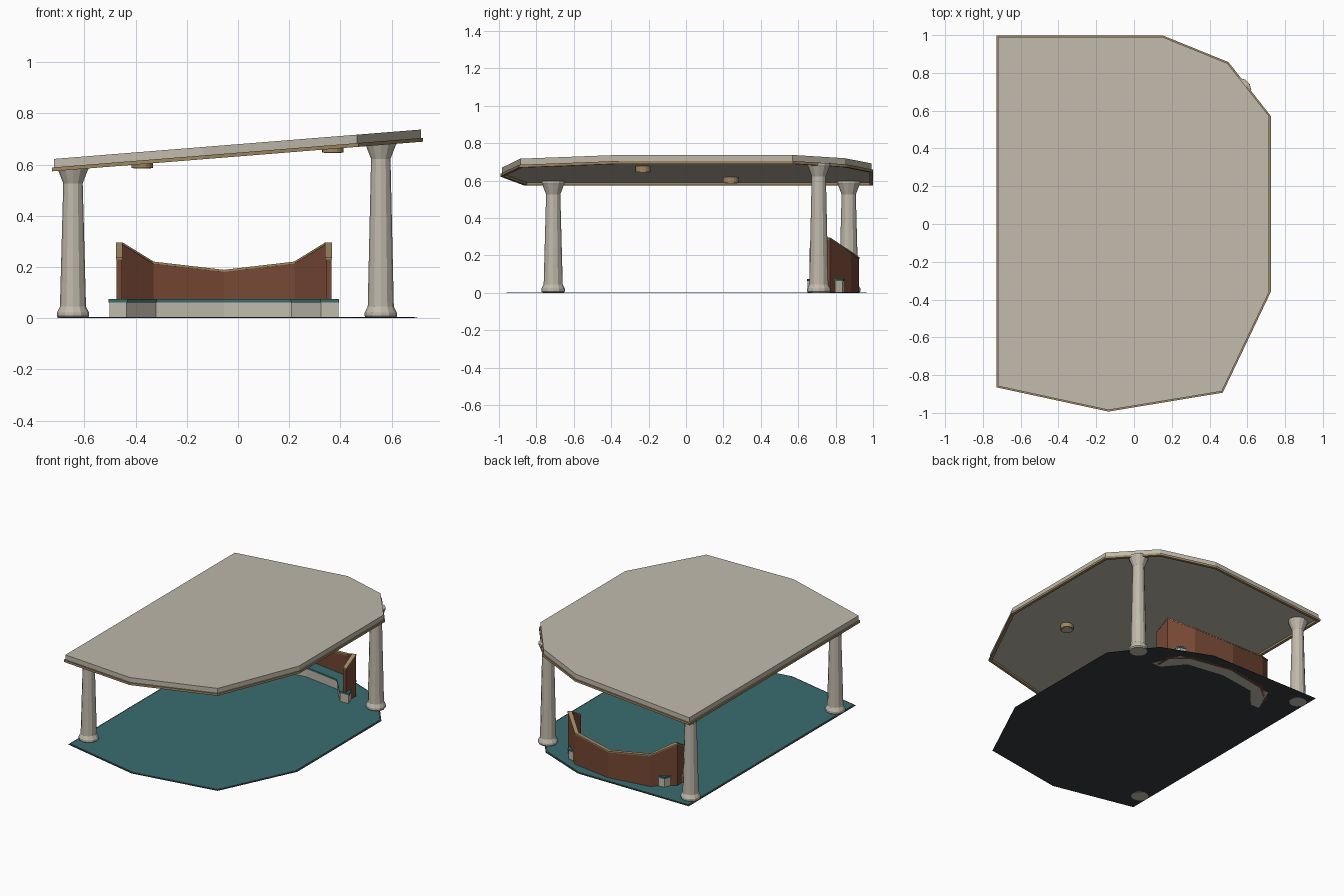
import bpy, bmesh, math
from mathutils import Vector

if "Cube" in bpy.data.objects:
    bpy.data.objects.remove(bpy.data.objects["Cube"])


def material(name, rgb):
    m = bpy.data.materials.new(name)
    m.diffuse_color = (*rgb, 1)
    m.use_nodes = True
    m.node_tree.nodes["Principled BSDF"].inputs["Base Color"].default_value = m.diffuse_color
    return m


STONE = material("pale stone", (.53, .49, .41))
TEAL = material("teal", (.042, .15, .16))
WOOD = material("brown wood", (.18, .064, .034))
TAN = material("tan trim", (.34, .24, .12))
DARK = material("charcoal", (.035, .045, .05))


def finish(name, bm, mat):
    bmesh.ops.recalc_face_normals(bm, faces=bm.faces)
    me = bpy.data.meshes.new(name)
    bm.to_mesh(me)
    bm.free()
    me.materials.append(mat)
    ob = bpy.data.objects.new(name, me)
    bpy.context.collection.objects.link(ob)
    return ob


def offset(pts, d, closed=True):
    """Mitred offset to the right of the travel direction."""
    n, out = len(pts), []
    for i in range(n):
        p = Vector(pts[i])
        dirs = []
        if closed or i > 0:
            dirs.append((p - Vector(pts[i - 1])).normalized())
        if closed or i < n - 1:
            dirs.append((Vector(pts[(i + 1) % n]) - p).normalized())
        norms = [Vector((v.y, -v.x)) for v in dirs]
        m = sum(norms, Vector((0, 0))).normalized()
        out.append(p + m * d / m.dot(norms[0]))
    return out


def strip(name, a, b, low, high, mat, closed=False):
    """Solid band between two plan lines; low and high give z at each point."""
    bm = bmesh.new()
    rings = []
    for i, (p, q) in enumerate(zip(a, b)):
        rings.append([bm.verts.new((*v, z)) for v, z in
                      ((p, low(p, i)), (q, low(q, i)), (q, high(q, i)), (p, high(p, i)))])
    n = len(rings)
    for i in range(n if closed else n - 1):
        r, s = rings[i], rings[(i + 1) % n]
        for k in range(4):
            bm.faces.new((r[k], r[(k + 1) % 4], s[(k + 1) % 4], s[k]))
    if not closed:
        bm.faces.new(rings[0])
        bm.faces.new(rings[-1])
    return finish(name, bm, mat)


def slab(name, pts, low, high, mat):
    bm = bmesh.new()
    bot = [bm.verts.new((*p, low(p, 0))) for p in pts]
    top = [bm.verts.new((*p, high(p, 0))) for p in pts]
    bm.faces.new(bot)
    bm.faces.new(top)
    n = len(pts)
    for i in range(n):
        j = (i + 1) % n
        bm.faces.new((bot[i], bot[j], top[j], top[i]))
    return finish(name, bm, mat)


def lathe(name, x, y, profile, mat, sides=12):
    bm = bmesh.new()
    rings = [[bm.verts.new((x + r * math.cos(math.tau * k / sides),
                            y + r * math.sin(math.tau * k / sides), z))
              for k in range(sides)] for r, z in profile]
    for r, s in zip(rings, rings[1:]):
        for k in range(sides):
            j = (k + 1) % sides
            bm.faces.new((r[k], r[j], s[j], s[k]))
    bm.faces.new(rings[0])
    bm.faces.new(rings[-1])
    return finish(name, bm, mat)


def flat(z):
    return lambda p, i: z


def tilted(z):
    """Height of the sloping roof plane, given its height at the low edge."""
    return lambda p, i: z + (p[0] + .725) * .08


# Plan outline, clockwise, so a positive offset goes inwards
outline = [(-.727, .999), (.15, .999), (.50, .857), (.724, .572),
           (.724, -.36), (.47, -.893), (-.135, -.993), (-.727, -.865)]

# Sloping roof with a trim frame below its edge
slab("roof_slab", offset(outline, .008), tilted(.588), tilted(.622), STONE)
strip("roof_trim", outline, offset(outline, .018), tilted(.574), tilted(.589), TAN, True)

# Thin floor with a dark border
floor = offset(outline, .022)
slab("floor_border", floor, flat(.001), flat(.003), DARK)
slab("floor_surface", offset(floor, .012), flat(.003), flat(.005), TEAL)

# Columns with base and flared capital, running up to the roof
for i, (x, y) in enumerate([(-.645, -.71), (-.645, .87), (.558, .71)]):
    top = tilted(.592)((x, y), 0)
    lathe(f"column_{i + 1}", x, y,
          [(.057, 0), (.063, .008), (.063, .022), (.051, .045),
           (.038, top - .072), (.058, top - .02), (.062, top - .012), (.062, top)], STONE)

# Round ceiling lamps
for i, (x, y) in enumerate([(-.375, .24), (.37, -.23)]):
    z = tilted(.588)((x, y), 0)
    lathe(f"lamp_{i + 1}", x, y, [(.042, z - .029), (.042, z + .006)], TAN, 16)
    lathe(f"lamp_lens_{i + 1}", x, y, [(.034, z - .031), (.034, z - .028)], STONE, 16)

# Curved back screen with a thin cap, mirrored about its own centre line
MID = -.055


def mirrored(half):
    return [(MID - dx, y) for dx, y in half] + \
           [(MID + dx, y) for dx, y in reversed(half) if dx > 0]


path = mirrored([(.409, .66), (.409, .765), (.28, .872), (0, .915)])
tops = [.23, .288, .213, .181, .213, .288, .23]
outer, inner = offset(path, -.011, False), offset(path, .011, False)
strip("back_screen", outer, inner, flat(0), lambda p, i: tops[i], WOOD)
strip("screen_cap", offset(path, -.013, False), offset(path, .013, False),
      lambda p, i: tops[i], lambda p, i: tops[i] + .008, TAN)

# Curved bench: stone base and teal seat
bench_in = mirrored([(.38, .65), (.265, .785), (0, .825)])
bench_out = mirrored([(.447, .65), (.368, .838), (0, .905)])
strip("bench_base", bench_out, bench_in, flat(0), flat(.062), STONE)
strip("bench_seat", offset(bench_out, -.004, False), offset(bench_in, .004, False),
      flat(.062), flat(.074), TEAL)
